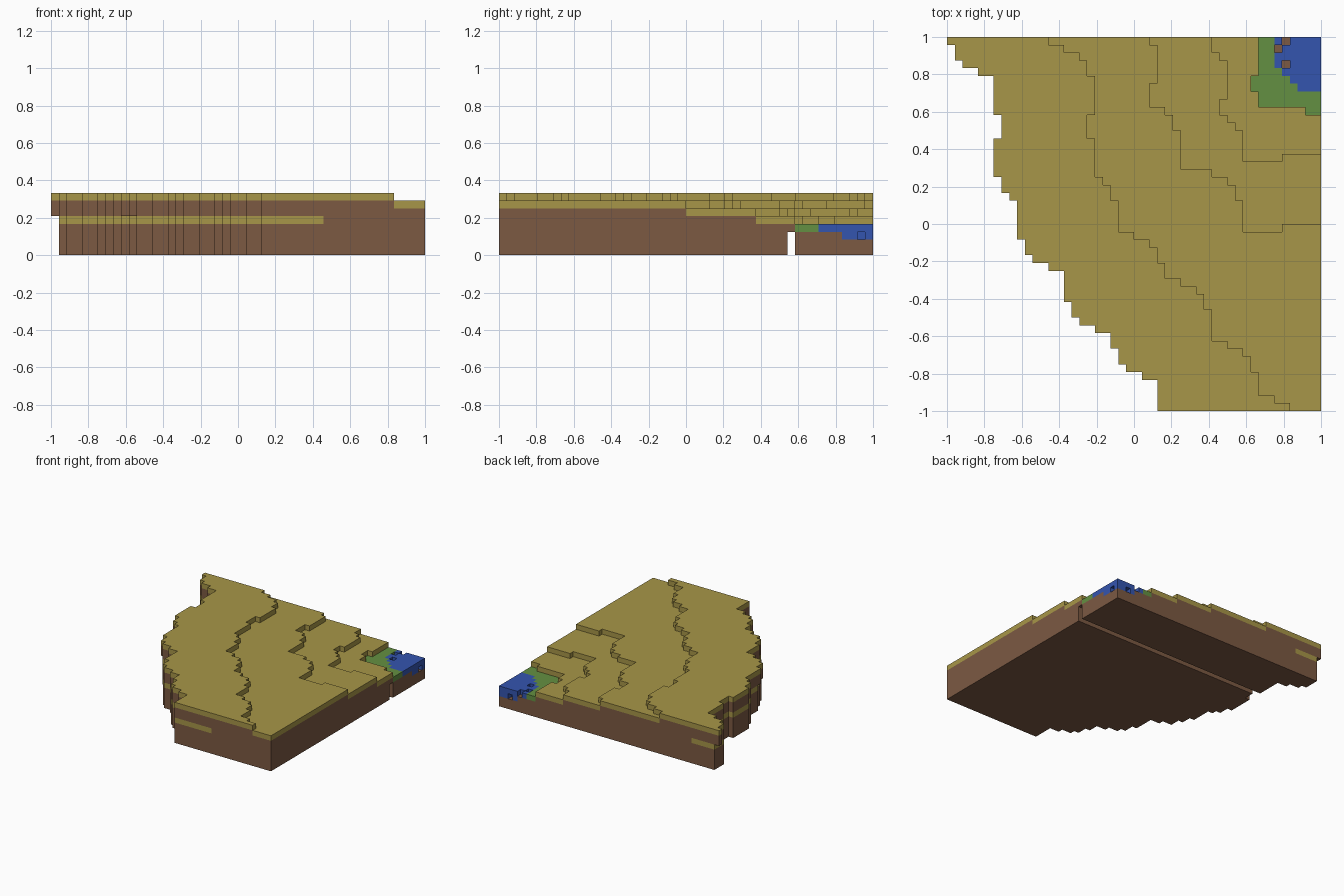
import bpy
import bmesh
from mathutils import Vector

if "Cube" in bpy.data.objects:
    bpy.data.objects.remove(bpy.data.objects["Cube"])

SIZE = 48            # cells along each side
CELL = 2.0 / SIZE    # one block
TOP = 8              # highest terrace, in blocks


def make_material(name, colour):
    material = bpy.data.materials.new(name)
    material.use_nodes = True
    material.diffuse_color = (*colour, 1.0)
    shader = next(n for n in material.node_tree.nodes if n.type == 'BSDF_PRINCIPLED')
    shader.inputs["Base Color"].default_value = (*colour, 1.0)
    shader.inputs["Roughness"].default_value = 0.9
    return material


materials = {
    "soil": make_material("brown soil", (0.2, 0.1, 0.055)),
    "sand": make_material("dry sand", (0.39, 0.305, 0.065)),
    "grass": make_material("green bank", (0.127, 0.28, 0.054)),
    "water": make_material("blue water", (0.034, 0.09, 0.43)),
}


def steps(*runs):
    """Expand (row count, first column) runs, front to back, to one column per row."""
    return [column for count, column in runs for _ in range(count)]


# Stepped outlines: the cliff edge and the front lip of each lower terrace
cliff = steps((4, 27), (1, 25), (1, 23), (2, 22), (2, 21), (1, 19), (1, 17),
              (2, 16), (4, 15), (1, 13), (1, 11), (2, 10), (5, 9), (1, 8),
              (2, 7), (5, 6), (3, 7), (5, 6), (1, 4), (1, 2), (2, 1), (1, 0))
upper_lip = steps((1, 44), (1, 42), (3, 40), (2, 39), (1, 38), (1, 36), (4, 34),
                  (2, 33), (1, 32), (1, 30), (2, 28), (2, 27), (1, 26), (1, 24),
                  (4, 22), (2, 21), (1, 20), (5, 19), (3, 18), (5, 19), (2, 18),
                  (1, 17), (1, 15), (1, 13))
middle_lip = steps((23, SIZE), (4, 38), (2, 37), (1, 36), (1, 34), (5, 30),
                   (2, 29), (1, 28), (3, 26), (5, 27), (1, 26))
lower_lip = steps((32, SIZE), (4, 38), (1, 37), (1, 36), (2, 35), (5, 36),
                  (1, 35), (2, 34))
bank = steps((38, SIZE), (1, 46 - 4), (2, 40), (2, 39), (4, 40), (1, 40))
bank[38] = 46        # the bank narrows toward the open side
shore = steps((41, SIZE), (1, 45), (1, 44), (1, 43), (4, 42))

GROOVE_ROW = 37
POND_PITS = {(42, 46, 3), (43, 47, 3), (43, 44, 3), (47, 46, 2), (45, 47, 2)}
OVERHANGS = {(0, 47), (9, 22), (10, 20)}


def surface(i, j):
    """Terrace height and covering of one column."""
    if i >= shore[j]:
        return 4, "water"
    if i >= bank[j]:
        return 4, "grass"
    height = TOP
    for lip, row in ((upper_lip, -1), (middle_lip, 23), (lower_lip, 32)):
        # the first row of a lower terrace stops short of the open side
        if i >= lip[j] and not (j == row and i >= 43):
            height -= 1
    return height, "sand"


# Fill the solid with blocks, each tagged with its covering
blocks = {}
for j in range(SIZE):
    for i in range(cliff[j], SIZE):
        height, cover = surface(i, j)
        for k in range(height):
            kind = cover if k == height - 1 else "soil"
            if cover == "water" and k == 2 and i >= 44 and j >= 44:
                kind = "water"
            # buried sand seam showing on the cliff
            if k == 4 and height == TOP and i < cliff[j] + (8 if j < 24 else 6):
                kind = "sand"
            if (i, j, k) in POND_PITS:
                continue
            if (j == GROOVE_ROW and k < 3) or ((i, j) in OVERHANGS and k < 5):
                continue
            blocks[i, j, k] = kind


def build_part(name, kind):
    """Mesh the exposed sides of one kind of block and merge flat areas."""
    bm = bmesh.new()
    corners = {}

    def corner(point):
        key = tuple(round(c) for c in point)
        if key not in corners:
            x, y, z = key
            corners[key] = bm.verts.new((x * CELL - 1, y * CELL - 1, z * CELL))
        return corners[key]

    axes = [Vector((1, 0, 0)), Vector((0, 1, 0)), Vector((0, 0, 1))]
    for cell, block_kind in blocks.items():
        if block_kind != kind:
            continue
        base = Vector(cell)
        for a in range(3):
            n, u, v = axes[a], axes[(a + 1) % 3], axes[(a + 2) % 3]
            for sign in (1, -1):
                if tuple(round(c) for c in base + n * sign) in blocks:
                    continue
                start = base + n if sign > 0 else base
                ring = [start, start + u, start + u + v, start + v]
                if sign < 0:
                    ring.reverse()
                bm.faces.new([corner(p) for p in ring])
    bmesh.ops.dissolve_limit(bm, angle_limit=0.01, verts=bm.verts, edges=bm.edges)
    bmesh.ops.triangulate(bm, faces=[f for f in bm.faces if len(f.verts) > 4])
    mesh = bpy.data.meshes.new(name)
    bm.to_mesh(mesh)
    bm.free()
    mesh.materials.append(materials[kind])
    bpy.context.collection.objects.link(bpy.data.objects.new(name, mesh))


build_part("soil_base", "soil")
build_part("sand_terraces", "sand")
build_part("grass_bank", "grass")
build_part("pond_water", "water")
